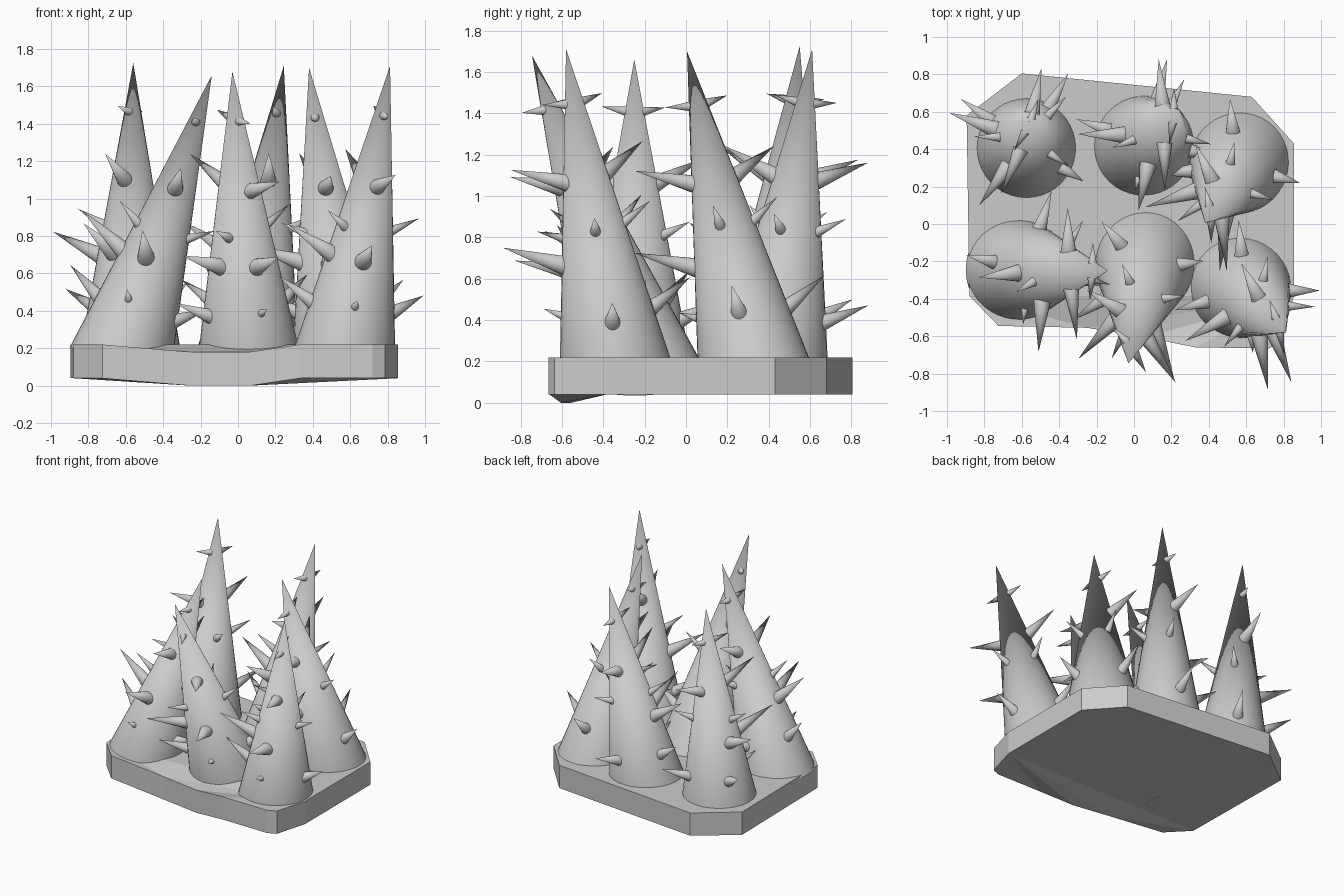
import bpy, bmesh
from math import radians, cos, sin
from mathutils import Vector, Matrix

if "Cube" in bpy.data.objects:
    bpy.data.objects.remove(bpy.data.objects["Cube"])

Z = Vector((0, 0, 1))


def add_object(name, bm):
    bmesh.ops.recalc_face_normals(bm, faces=bm.faces)
    mesh = bpy.data.meshes.new(name)
    bm.to_mesh(mesh)
    bm.free()
    ob = bpy.data.objects.new(name, mesh)
    bpy.context.collection.objects.link(ob)
    return ob


def add_cone(bm, base, tip, radius, sides, spin=0.0):
    """Pointed cone from the centre of its base to its tip."""
    d = tip - base
    m = (Matrix.Translation((base + tip) / 2)
         @ Z.rotation_difference(d).to_matrix().to_4x4())
    bmesh.ops.create_cone(bm, cap_ends=True, segments=sides, radius1=radius,
                          radius2=0, depth=d.length, matrix=m)


# Base plate: irregular outline, front edge sags slightly (third value)
outline = [(-0.88, -0.385, 0), (-0.725, -0.545, 0), (-0.25, -0.555, -0.04),
           (0.06, -0.605, -0.04), (0.33, -0.66, 0), (0.72, -0.665, 0),
           (0.785, -0.635, 0), (0.855, -0.385, 0), (0.855, 0.43, 0),
           (0.63, 0.68, 0), (-0.60, 0.805, 0), (-0.895, 0.58, 0)]
bm = bmesh.new()
low = [bm.verts.new((x, y, 0.04 + dz)) for x, y, dz in outline]
top = [bm.verts.new((x, y, 0.22 + dz)) for x, y, dz in outline]
n = len(outline)
for ring in (low, top):
    bm.faces.new(ring[:8])              # sagging front strip
    bm.faces.new([ring[0]] + ring[7:])  # flat rear part
for i in range(n):
    j = (i + 1) % n
    bm.faces.new((low[i], low[j], top[j], top[i]))
bmesh.ops.triangulate(bm, faces=[f for f in bm.faces if len(f.verts) > 4])
add_object("base_plate", bm)

# Thorn rings: root height, tip height, thorn radius, [(angle, tip reach)]
thorns = [
    (1.44, 1.46, 0.025, [(-85, 0.16), (105, 0.15)]),
    (1.07, 1.19, 0.045, [(-78, 0.37), (113, 0.34)]),
    (0.84, 0.93, 0.028, [(-3, 0.28), (-143, 0.29), (80, 0.29)]),
    (0.68, 0.82, 0.050, [(-90, 0.45), (-162, 0.44)]),
    (0.41, 0.53, 0.042, [(0, 0.37), (94, 0.43), (-178, 0.42)]),
    (0.45, 0.50, 0.022, [(-93, 0.30)]),
]
BASE_Z, APEX_Z, R = 0.12, 1.70, 0.281

# Tall spikes: name, centre at plate top, apex, twist about own axis
spikes = [
    ("back_left", (-0.575, 0.41), (-0.56, 0.55, 1.725), -35),
    ("back_middle", (0.06, 0.425), (0.245, 0.61, 1.71), -15),
    ("back_right", (0.555, 0.315), (0.38, 0.005, 1.70), -4),
    ("front_left", (-0.60, -0.245), (-0.14, -0.25, 1.66), -13),
    ("front_middle", (0.055, -0.235), (-0.03, -0.745, 1.68), 25),
    ("front_right", (0.58, -0.35), (0.813, -0.58, 1.71), 6),
]

for name, centre, apex, twist in spikes:
    apex = Vector(apex)
    axis = apex - Vector((*centre, 0.22))
    base = apex - axis * ((apex.z - BASE_Z) / axis.z)
    length = (apex - base).length
    bm = bmesh.new()
    add_cone(bm, Vector((0, 0, 0)), Z * length, R, 40)
    k = length / (APEX_Z - BASE_Z)
    for z0, z1, rad, ring in thorns:
        inner = R * (APEX_Z - z0) / (APEX_Z - BASE_Z) - rad * 0.6
        for ang, reach in ring:
            a = radians(ang + twist)
            out = Vector((cos(a), sin(a), 0))
            add_cone(bm, out * inner + Z * (z0 - BASE_Z) * k,
                     out * reach + Z * (z1 - BASE_Z) * k, rad, 16)
    ob = add_object(name + "_spike", bm)
    ob.matrix_world = (Matrix.Translation(base)
                       @ Z.rotation_difference(axis).to_matrix().to_4x4())
    bpy.ops.object.select_all(action='DESELECT')
    ob.select_set(True)
    bpy.context.view_layer.objects.active = ob
    bpy.ops.object.shade_smooth_by_angle(angle=radians(40))
